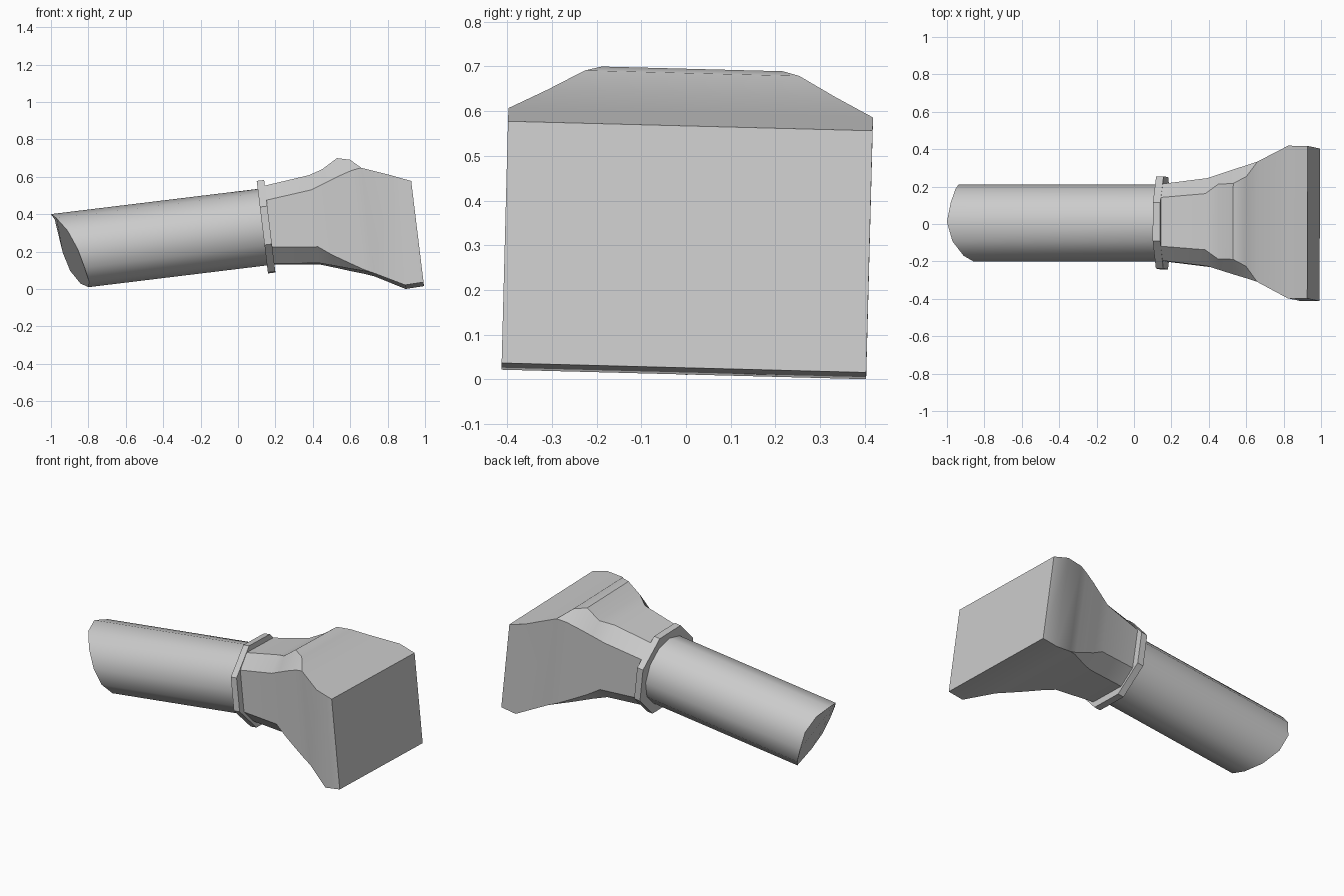
import bpy, bmesh
from math import sin, cos, pi, radians
from mathutils import Matrix

if "Cube" in bpy.data.objects:
    bpy.data.objects.remove(bpy.data.objects["Cube"])

# Shared frame: local x runs along the tilted axis, origin at the collar
FRAME = (Matrix.Translation((0.15, 0.006, 0.333))
         @ Matrix.Rotation(radians(-6.95), 4, 'Y')
         @ Matrix.Rotation(radians(-1.5), 4, 'X'))


def loft(name, rings, angle):
    """Skin a list of equal-length rings, cap both ends, shade by angle."""
    bm = bmesh.new()
    loops = [[bm.verts.new(p) for p in ring] for ring in rings]
    n = len(loops[0])
    for a, b in zip(loops, loops[1:]):
        for i in range(n):
            j = (i + 1) % n
            bm.faces.new((a[i], a[j], b[j], b[i]))
    bm.faces.new(loops[0])
    bm.faces.new(loops[-1])
    bmesh.ops.remove_doubles(bm, verts=bm.verts[:], dist=1e-4)
    bmesh.ops.recalc_face_normals(bm, faces=bm.faces[:])
    bm.transform(FRAME)
    mesh = bpy.data.meshes.new(name)
    bm.to_mesh(mesh)
    bm.free()
    obj = bpy.data.objects.new(name, mesh)
    bpy.context.collection.objects.link(obj)
    if angle:
        bpy.ops.object.select_all(action='DESELECT')
        obj.select_set(True)
        bpy.context.view_layer.objects.active = obj
        bpy.ops.object.shade_smooth_by_angle(angle=radians(angle))
    return obj


def circle(u, r, n, phase=0.0):
    return [(u, r * sin(2 * pi * (i + phase) / n), r * cos(2 * pi * (i + phase) / n))
            for i in range(n)]


# Tube with an obliquely sliced end (start position per side, from the top round)
slice_u = [-1.134, -1.117, -1.101, -1.096, -1.068, -1.022,
           -0.982, -0.975, -0.99, -1.015, -1.056, -1.107]
start = [(u, y, z) for u, (_, y, z) in zip(slice_u, circle(0, 0.206, 12))]
loft("tube", [start, circle(0.0, 0.206, 12)], 35)

# Octagonal collar
loft("collar", [circle(u, 0.267, 8, 0.5) for u in (-0.02, 0.02)], 0)


# Flared head: chamfered rectangular sections growing into a box
def section(u, w, top, top_w, side_top, bottom, bottom_w, side_bottom):
    half = [(top_w, top), (w, side_top), (w, side_bottom), (bottom_w, bottom)]
    return ([(u, y, z) for y, z in half]
            + [(u, -y, z) for y, z in reversed(half)])


stations = [
    (0.015, 0.205, 0.215, 0.13, 0.135, -0.203, 0.12, -0.117),
    (0.262, 0.235, 0.242, 0.15, 0.160, -0.232, 0.15, -0.146),
    (0.334, 0.257, 0.263, 0.20, 0.185, -0.255, 0.19, -0.200),
    (0.421, 0.284, 0.313, 0.203, 0.215, -0.284, 0.25, -0.255),
    (0.489, 0.304, 0.295, 0.240, 0.235, -0.305, 0.295, -0.297),
    (0.543, 0.322, 0.243, 0.322, 0.243, -0.325, 0.322, -0.325),
    (0.700, 0.408, 0.180, 0.408, 0.180, -0.410, 0.408, -0.410),
    (0.800, 0.408, 0.138, 0.408, 0.138, -0.407, 0.408, -0.407),
]
loft("flared_head", [section(*s) for s in stations], 32)
